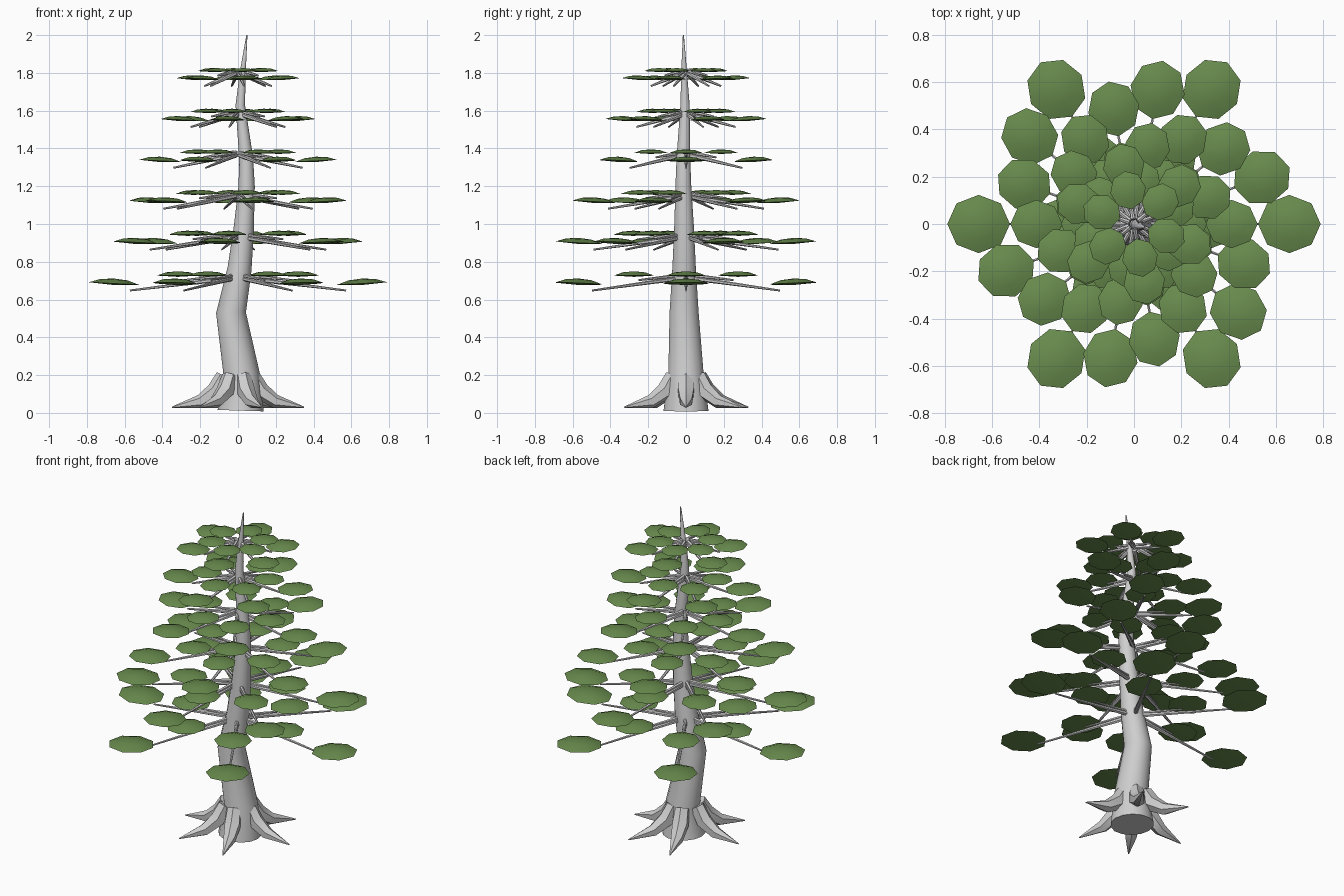
import bpy, bmesh, math
from mathutils import Vector

if "Cube" in bpy.data.objects:
    bpy.data.objects.remove(bpy.data.objects["Cube"])


def material(name, rgb):
    m = bpy.data.materials.new(name)
    m.diffuse_color = (*rgb, 1)
    m.use_nodes = True
    m.node_tree.nodes["Principled BSDF"].inputs["Base Color"].default_value = m.diffuse_color
    return m


BARK = material("pale_grey_bark", (0.62, 0.62, 0.62))
LEAF = material("leaf_green", (0.14, 0.26, 0.075))


def finish(bm, name, mat):
    bmesh.ops.recalc_face_normals(bm, faces=bm.faces)
    mesh = bpy.data.meshes.new(name)
    bm.to_mesh(mesh)
    bm.free()
    mesh.materials.append(mat)
    ob = bpy.data.objects.new(name, mesh)
    bpy.context.collection.objects.link(ob)
    bpy.ops.object.select_all(action='DESELECT')
    ob.select_set(True)
    bpy.context.view_layer.objects.active = ob
    bpy.ops.object.shade_smooth_by_angle(angle=math.radians(50))
    return ob


def tube(bm, path, radii, sides, azimuth=0.0):
    """Tapered capped tube whose rings stand square to the path."""
    pts = [Vector(p) for p in path]
    side = Vector((-math.sin(azimuth), math.cos(azimuth), 0))
    rings = []
    for i, p in enumerate(pts):
        t = (pts[min(i + 1, len(pts) - 1)] - pts[max(i - 1, 0)]).normalized()
        n = t.cross(side).normalized()
        rings.append([bm.verts.new(p + radii[i] * (
            n * math.cos(2 * math.pi * k / sides) + side * math.sin(2 * math.pi * k / sides)))
            for k in range(sides)])
    for a, b in zip(rings, rings[1:]):
        for k in range(sides):
            j = (k + 1) % sides
            bm.faces.new((a[k], a[j], b[j], b[k]))
    bm.faces.new(rings[0][::-1])
    bm.faces.new(rings[-1])


def polar(r, a, z):
    return (r * math.cos(a), r * math.sin(a), z)


def leaf(bm, r, a, z, size, tilt):
    """Eight-sided domed leaf pad pointing outward along azimuth a."""
    out = Vector((math.cos(a), math.sin(a), 0))
    side = Vector((-math.sin(a), math.cos(a), 0))
    h = size / 2

    def vert(s, k, dz):
        c, d = math.cos(k * math.pi / 4), math.sin(k * math.pi / 4)
        p = out * (r + h * s * c) + side * (0.93 * h * s * d)
        return bm.verts.new((p.x, p.y, z + dz * size + tilt * h * s * c))

    rim = [vert(1, k, 0) for k in range(8)]
    mid = [vert(0.55, k, 0.075) for k in range(8)]
    top, low = vert(0, 0, 0.10), vert(0, 0, -0.03)
    for k in range(8):
        j = (k + 1) % 8
        bm.faces.new((rim[k], rim[j], mid[j], mid[k]))
        bm.faces.new((mid[k], mid[j], top))
        bm.faces.new((rim[j], rim[k], low))


# Swaying trunk: x, y, z, radius
spine = [(0.014, 0, 0.012, 0.122), (0.02, 0, 0.2, 0.096), (-0.037, -0.01, 0.53, 0.079),
         (0.008, -0.01, 0.76, 0.064), (0.03, -0.01, 0.97, 0.054), (0.046, -0.014, 1.2, 0.043),
         (0.043, -0.014, 1.35, 0.037), (0.012, -0.005, 1.63, 0.025),
         (0.025, -0.01, 1.8, 0.016), (0.047, -0.014, 2.0, 0.003)]
bm = bmesh.new()
tube(bm, [s[:3] for s in spine], [s[3] for s in spine], 14)
finish(bm, "trunk", BARK)

# Spreading roots
bm = bmesh.new()
for deg in (0, 58, 110, 182, 235, 291):
    a = math.radians(deg)
    tube(bm, [polar(0.075, a, 0.195), polar(0.12, a, 0.115),
              polar(0.2, a, 0.06), polar(0.35, a, 0.03)],
         [0.042, 0.048, 0.036, 0.003], 6, a)
finish(bm, "roots", BARK)

# Six tiers, each turned 20 degrees from the one below
for i in range(6):
    z = 0.685 + 0.2165 * i
    size = 0.265 - 0.015 * i
    inner_size = size * 0.86
    outer_r = 0.79 - 0.089 * i - size / 2
    inner_r = 0.432 - 0.041 * i - inner_size / 2
    tip_r = outer_r - 0.32 * size
    twigs, pads = bmesh.new(), bmesh.new()
    for k in range(6):
        a = math.radians(20 * i + 60 * k)
        # Long drooping branch and short upper twig
        tube(twigs, [polar(0.02, a, z + 0.03), polar(tip_r, a, z - 0.037)],
             [0.013, 0.005], 6, a)
        tube(twigs, [polar(0.02, a, z + 0.045), polar(inner_r - 0.03, a, z + 0.018)],
             [0.011, 0.005], 6, a)
        # Outer and inner leaf pads
        leaf(pads, outer_r, a, z, size, 0.05)
        leaf(pads, inner_r, a, z + 0.042, inner_size, 0.0)
    finish(twigs, f"branches_tier_{i + 1}", BARK)
    finish(pads, f"leaves_tier_{i + 1}", LEAF)
